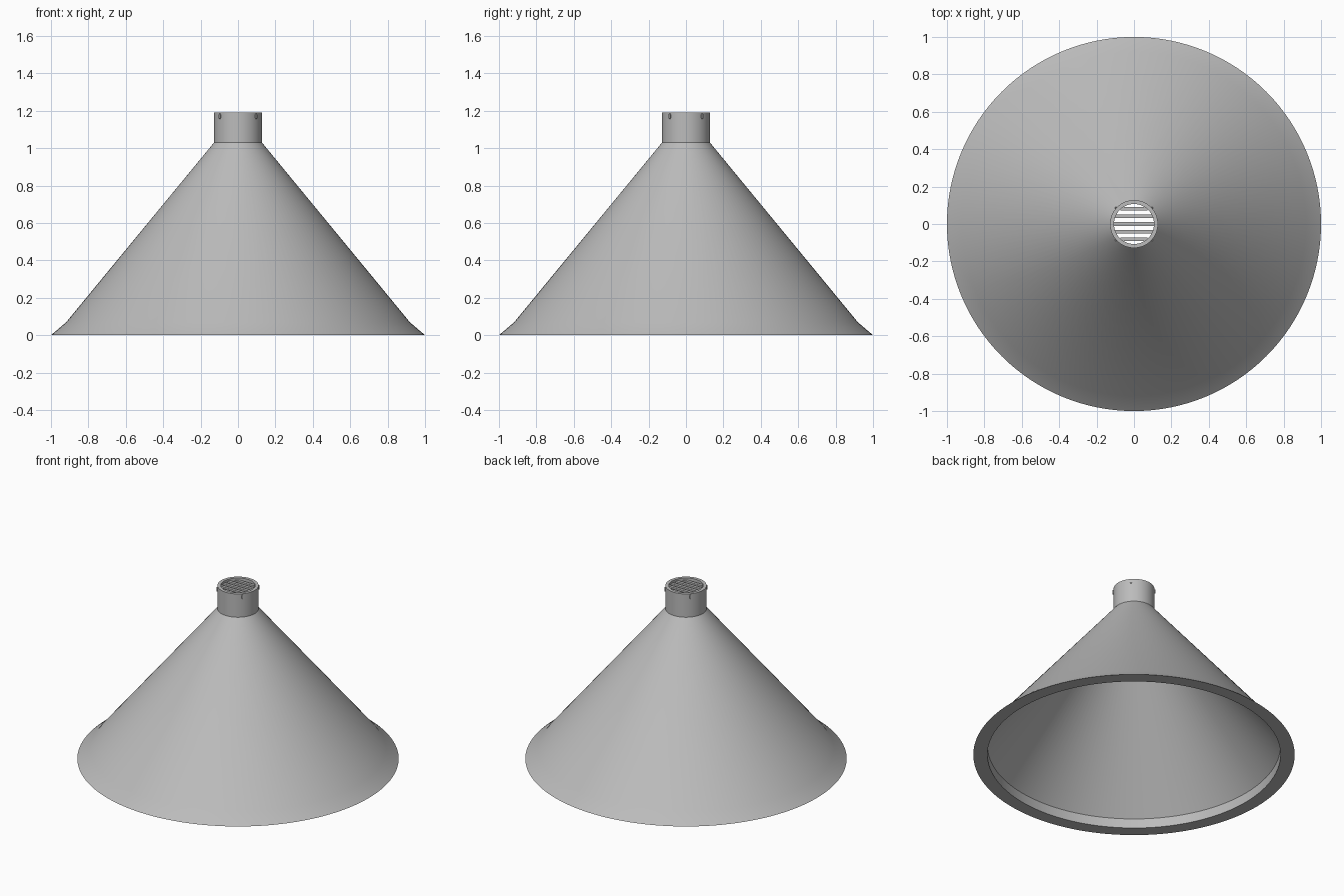
import bpy, bmesh, math
from mathutils import Matrix

if "Cube" in bpy.data.objects:
    bpy.data.objects.remove(bpy.data.objects["Cube"])

metal = bpy.data.materials.new("grey_metal")
metal.diffuse_color = (0.5, 0.5, 0.5, 1)
metal.use_nodes = True
metal.node_tree.nodes["Principled BSDF"].inputs["Base Color"].default_value = metal.diffuse_color


def finish(name, bm):
    bmesh.ops.recalc_face_normals(bm, faces=bm.faces)
    me = bpy.data.meshes.new(name)
    bm.to_mesh(me)
    bm.free()
    me.materials.append(metal)
    ob = bpy.data.objects.new(name, me)
    bpy.context.collection.objects.link(ob)
    bpy.ops.object.select_all(action='DESELECT')
    ob.select_set(True)
    bpy.context.view_layer.objects.active = ob
    bpy.ops.object.shade_smooth_by_angle(angle=math.radians(30))
    return ob


def lathe(name, profile, n=128):
    """Revolve a closed (radius, height) profile around z."""
    bm = bmesh.new()
    rings = [[bm.verts.new((r * math.cos(2 * math.pi * i / n),
                            r * math.sin(2 * math.pi * i / n), z))
              for i in range(n)] for r, z in profile]
    for k, a in enumerate(rings):
        b = rings[(k + 1) % len(rings)]
        for i in range(n):
            j = (i + 1) % n
            bm.faces.new((a[i], a[j], b[j], b[i]))
    return finish(name, bm)


def add_box(bm, size, matrix):
    bmesh.ops.create_cube(bm, size=1, matrix=matrix @ Matrix.Diagonal((*size, 1)))


# Hollow cone with flared rim, flat underside and collar on top
lathe("funnel_shade", [(1, 0), (0.92, 0.068), (0.128, 1.03), (0.128, 1.19),
                       (0.107, 1.19), (0.107, 1.03), (0.912, 0.065), (0.912, 0)])

# Parallel slats across the collar opening
bm = bmesh.new()
for k in range(-2, 3):
    y = k * 0.041
    half = math.sqrt(0.109 ** 2 - y ** 2)
    add_box(bm, (2 * half, 0.019, 0.012), Matrix.Translation((0, y, 1.172)))
finish("grille_slats", bm)

# Four small upright lugs around the collar
bm = bmesh.new()
for k in range(4):
    turn = Matrix.Rotation(math.radians(42 if k % 2 == 0 else -42)
                           + math.pi * (k // 2), 4, 'Z')
    add_box(bm, (0.014, 0.013, 0.028), turn @ Matrix.Translation((0.128, 0, 1.17)))
bmesh.ops.bevel(bm, geom=[e for e in bm.edges
                          if abs(e.verts[0].co.z - e.verts[1].co.z) < 1e-5
                          and (e.verts[0].co - e.verts[1].co).length > 0.0135],
                offset=0.004, segments=3, affect='EDGES')
finish("collar_lugs", bm)
